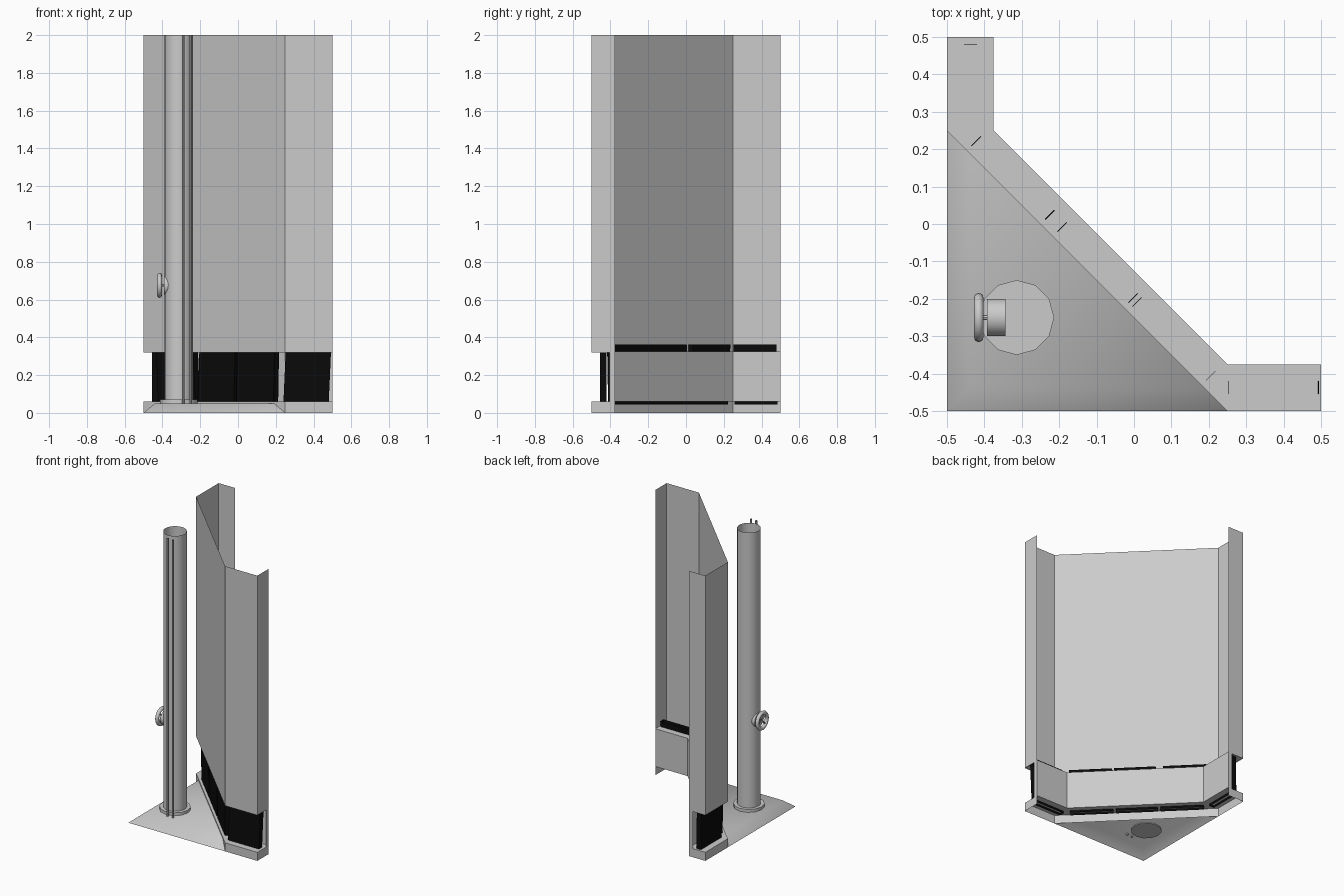
import bpy, bmesh, math
from mathutils import Matrix, Vector

if "Cube" in bpy.data.objects:
    bpy.data.objects.remove(bpy.data.objects["Cube"])


def finish(name, bm, smooth=False, mat=None):
    bmesh.ops.remove_doubles(bm, verts=bm.verts, dist=1e-5)
    bmesh.ops.recalc_face_normals(bm, faces=bm.faces)
    me = bpy.data.meshes.new(name)
    bm.to_mesh(me)
    bm.free()
    for p in me.polygons:
        p.use_smooth = smooth
    if mat:
        me.materials.append(mat)
    ob = bpy.data.objects.new(name, me)
    bpy.context.collection.objects.link(ob)
    return ob


def add_face(bm, pts):
    return bm.faces.new([bm.verts.new(p) for p in pts])


def sheet(bm, path, z0, z1):
    """Vertical sheet along a plan path."""
    for a, b in zip(path, path[1:]):
        add_face(bm, [(*a, z0), (*b, z0), (*b, z1), (*a, z1)])


def shelf(bm, outer, inner, z):
    """Flat strip between two plan paths."""
    for i in range(len(outer) - 1):
        add_face(bm, [(*outer[i], z), (*outer[i + 1], z),
                      (*inner[i + 1], z), (*inner[i], z)])


def tube(name, p0, p1, r, n, caps=False):
    p0, p1 = Vector(p0), Vector(p1)
    d = p1 - p0
    bm = bmesh.new()
    m = Matrix.Translation((p0 + p1) / 2) @ d.to_track_quat('Z', 'Y').to_matrix().to_4x4()
    bmesh.ops.create_cone(bm, cap_ends=caps, segments=n, radius1=r, radius2=r,
                          depth=d.length, matrix=m)
    ob = finish(name, bm, True)
    bpy.context.view_layer.objects.active = ob
    ob.select_set(True)
    bpy.ops.object.shade_smooth_by_angle(angle=math.radians(40))
    ob.select_set(False)
    return ob


def mirrored(half):
    """Complete a plan path by reflecting it across the x = y diagonal."""
    return [(y, x) for x, y in half] + half[::-1]


black = bpy.data.materials.new("black")
black.diffuse_color = (0.003, 0.003, 0.003, 1)
black.use_nodes = True
black.node_tree.nodes["Principled BSDF"].inputs["Base Color"].default_value = black.diffuse_color

outer = mirrored([(0.5, -0.5), (0.25, -0.5)])
inner = mirrored([(0.5, -0.375), (0.25, -0.375)])

# upper wall panel with returned ends and underside
bm = bmesh.new()
sheet(bm, [inner[0]] + outer + [inner[-1]], 0.32, 2.0)
finish("upper_wall_panel", bm)

# recess lining: ceiling, back and narrow end returns
bm = bmesh.new()
shelf(bm, outer, inner, 0.325)
sheet(bm, mirrored([(0.5, -0.405), (0.5, -0.375), (0.25, -0.375)]), 0.06, 0.325)
finish("recess_lining", bm)

# base plinth, open underneath
bm = bmesh.new()
sheet(bm, [inner[0]] + outer + [inner[-1]], 0.0, 0.06)
shelf(bm, outer, inner, 0.06)
finish("base_plinth", bm)


# black infill blocks: slanted open boxes standing in the recess
def infill(name, start, end, slant):
    a, b = Vector((*start, 0)), Vector((*end, 0))
    d = (b - a).normalized()
    side = Vector((-d.y, d.x, 0)) * 0.0175
    low = [a - side, b - side, b + side, a + side]
    bm = bmesh.new()
    for i in range(4):
        p, q = low[i], low[(i + 1) % 4]
        s, up, dn = d * slant, Vector((0, 0, 0.362)), Vector((0, 0, 0.045))
        add_face(bm, [p + dn, q + dn, q + s + up, p + s + up])
    finish(name, bm, mat=black)


infill("infill_left", (-0.4375, 0.485), (-0.4375, 0.258), 0.006)
infill("infill_diagonal_1", (-0.41, 0.21), (-0.213, 0.013), -0.018)
infill("infill_diagonal_2", (-0.20, 0.00), (-0.01, -0.19), 0.012)
infill("infill_diagonal_3", (0.003, -0.203), (0.20, -0.40), 0.008)
infill("infill_right", (0.24, -0.4375), (0.48, -0.4375), 0.014)

# ground wedge with two sloped edges
bm = bmesh.new()
lo = [bm.verts.new(p) for p in ((-0.5, 0.25, 0), (-0.5, -0.5, 0), (0.25, -0.5, 0))]
hi = [bm.verts.new(p) for p in ((-0.44, 0.19, 0.05), (-0.44, -0.44, 0.05), (0.19, -0.44, 0.05))]
bm.faces.new(hi)
for i in range(2):
    bm.faces.new((lo[i], lo[i + 1], hi[i + 1], hi[i]))
finish("ground_wedge", bm, True)

# main pipe, its foot flange and two thin conduits
cx, cy = -0.3135, -0.25
tube("main_pipe", (cx, cy, 0.045), (cx, cy, 2.0), 0.075, 24)
tube("pipe_flange", (cx, cy, 0.045), (cx, cy, 0.07), 0.1, 12, True)
for i, x in enumerate((-0.29, -0.25)):
    tube(f"conduit_{i + 1}", (x, -0.365, 0.04), (x, -0.365, 2.0), 0.007, 8)

# valve body, stem, hand wheel and spokes
vz, wx = 0.675, -0.415
tube("valve_body", (-0.393, cy, vz), (-0.343, cy, vz), 0.05, 24, True)
tube("valve_stem", (-0.42, cy, vz), (-0.39, cy, vz), 0.007, 8, True)
bpy.ops.mesh.primitive_torus_add(location=(wx, cy, vz), rotation=(0, math.pi / 2, 0),
                                 major_radius=0.053, minor_radius=0.013,
                                 major_segments=24, minor_segments=8)
wheel = bpy.context.object
wheel.name = "hand_wheel"
bpy.ops.object.shade_smooth()
wheel.select_set(False)
for i in range(4):
    t = math.pi / 4 + i * math.pi / 2
    tube(f"wheel_spoke_{i + 1}", (wx, cy, vz),
         (wx, cy + 0.05 * math.cos(t), vz + 0.05 * math.sin(t)), 0.006, 8)
